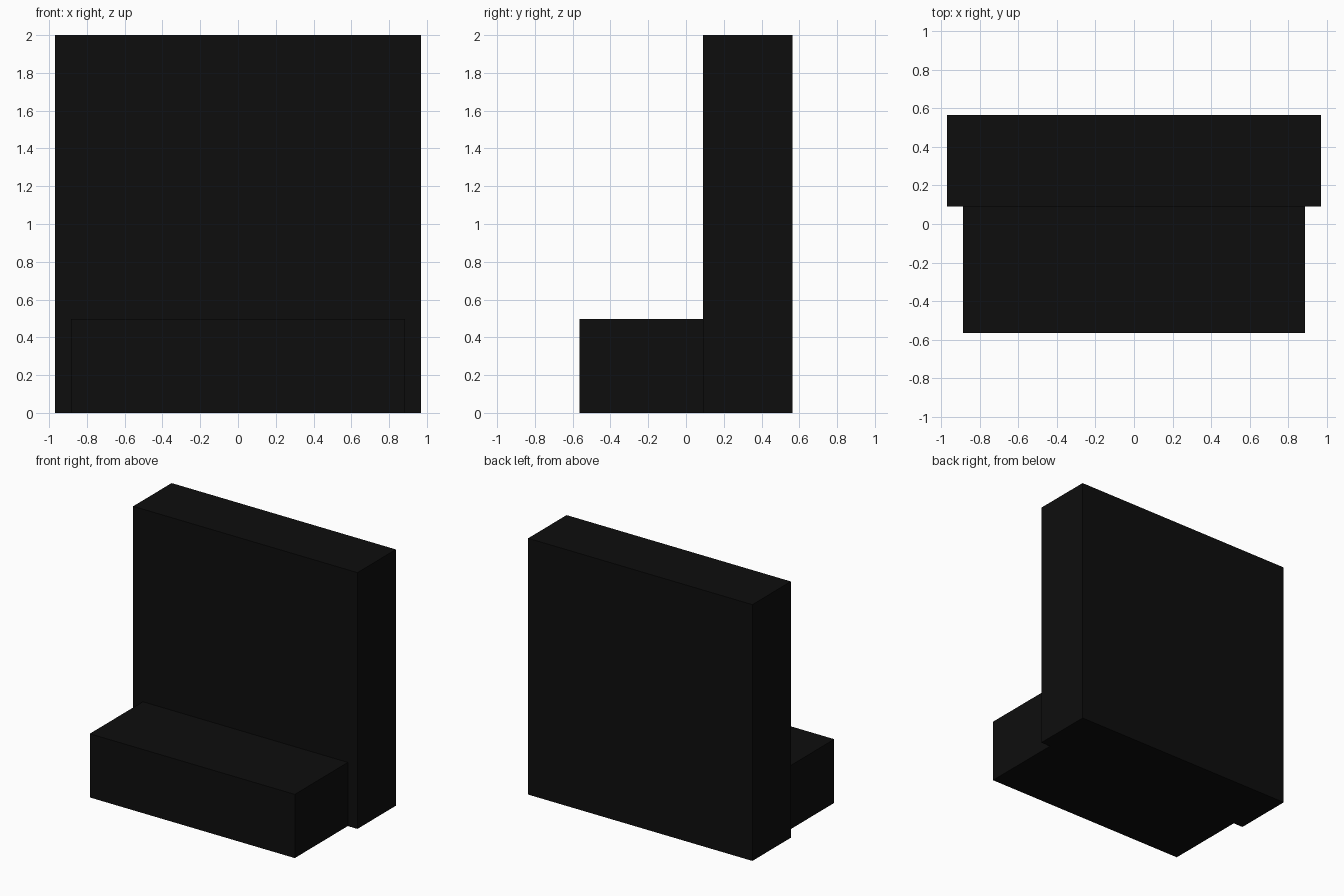
import bpy

if "Cube" in bpy.data.objects:
    bpy.data.objects.remove(bpy.data.objects["Cube"])

# single near-black colour
black = bpy.data.materials.new("near_black")
black.diffuse_color = (0.0042, 0.0042, 0.0042, 1.0)
black.use_nodes = True
black.node_tree.nodes["Principled BSDF"].inputs["Base Color"].default_value = black.diffuse_color


def box(name, lo, hi):
    centre = [(a + b) / 2 for a, b in zip(lo, hi)]
    size = [b - a for a, b in zip(lo, hi)]
    bpy.ops.mesh.primitive_cube_add(size=1, location=centre)
    ob = bpy.context.object
    ob.name = name
    ob.scale = size
    bpy.ops.object.transform_apply(location=False, rotation=False, scale=True)
    ob.data.materials.append(black)
    return ob


# tall slab at the back
box("back_slab", (-0.968, 0.09, 0.0), (0.968, 0.564, 2.0))
# low, slightly narrower block in front
box("front_block", (-0.885, -0.564, 0.0), (0.885, 0.09, 0.497))
